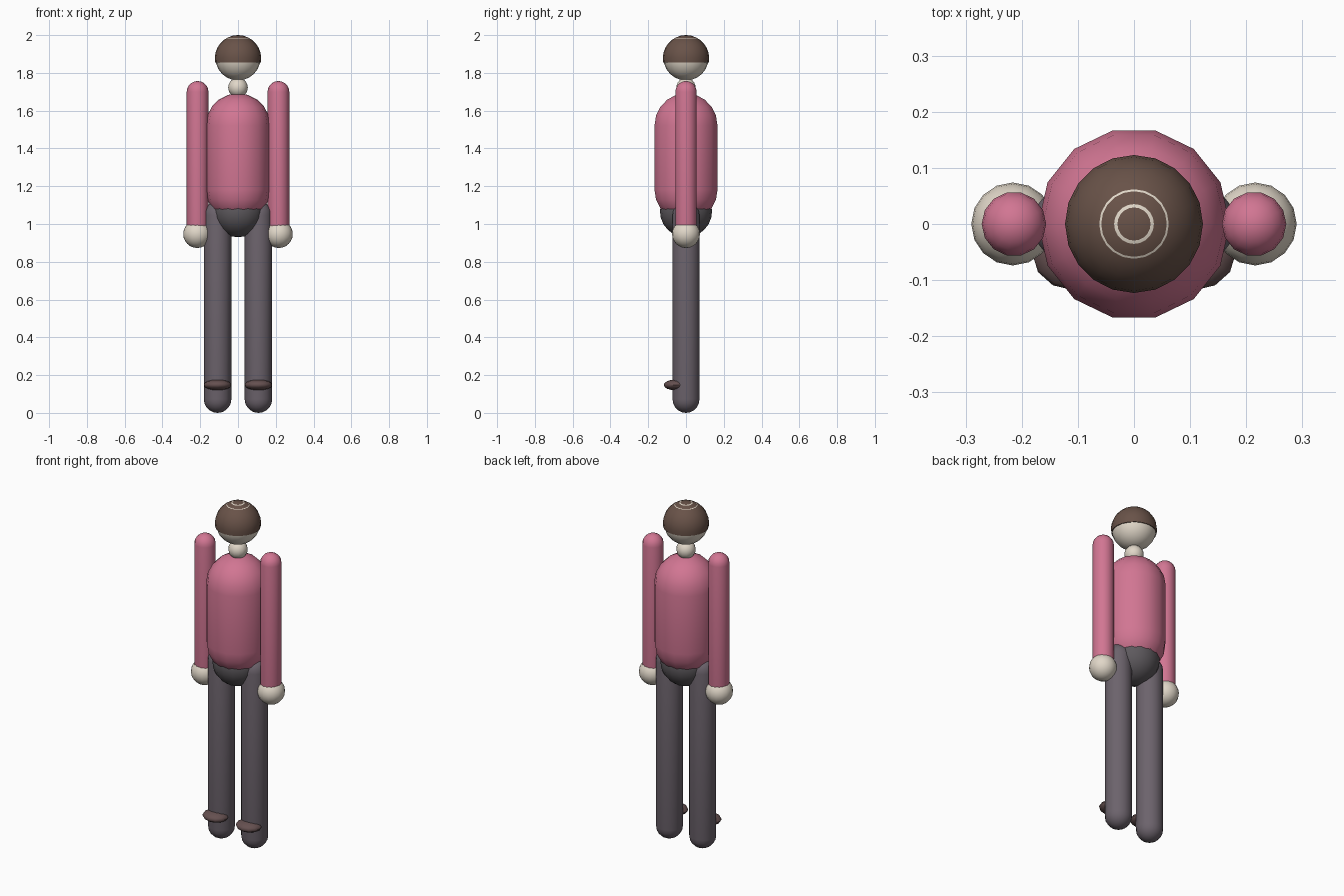
import bpy, bmesh, math
from mathutils import Vector

if "Cube" in bpy.data.objects:
    bpy.data.objects.remove(bpy.data.objects["Cube"])


def material(name, rgb):
    m = bpy.data.materials.new(name)
    m.diffuse_color = (*rgb, 1)
    m.use_nodes = True
    m.node_tree.nodes["Principled BSDF"].inputs["Base Color"].default_value = m.diffuse_color
    return m


SKIN = material("skin", (0.75, 0.68, 0.58))
PINK = material("pink_cloth", (0.64, 0.18, 0.29))
GREY = material("dark_cloth", (0.15, 0.125, 0.15))
PELVIS = material("pelvis_cloth", (0.11, 0.10, 0.11))
HAIR = material("hair_brown", (0.14, 0.085, 0.065))
SHOE = material("shoe_brown", (0.13, 0.08, 0.08))


def lathe(name, profile, mat, loc=(0, 0, 0), sides=14, scale=(1, 1, 1)):
    """Spin (radius, z) points round the z axis."""
    bm = bmesh.new()
    vs = [bm.verts.new((r, 0, z)) for r, z in profile]
    es = [bm.edges.new(p) for p in zip(vs, vs[1:])]
    bmesh.ops.spin(bm, geom=vs + es, cent=(0, 0, 0), axis=(0, 0, 1),
                   angle=math.tau, steps=sides, use_duplicate=False)
    bmesh.ops.remove_doubles(bm, verts=bm.verts[:], dist=1e-5)
    bmesh.ops.recalc_face_normals(bm, faces=bm.faces[:])
    for v in bm.verts:
        v.co = Vector([a * s for a, s in zip(v.co, scale)]) + Vector(loc)
    me = bpy.data.meshes.new(name)
    bm.to_mesh(me)
    bm.free()
    ob = bpy.data.objects.new(name, me)
    bpy.context.collection.objects.link(ob)
    me.materials.append(mat)
    bpy.ops.object.select_all(action='DESELECT')
    ob.select_set(True)
    bpy.context.view_layer.objects.active = ob
    bpy.ops.object.shade_smooth_by_angle(angle=math.radians(50))
    return ob


def arc(r, z, a0, a1, n):
    """Arc points from latitude a0 to a1 (degrees)."""
    pts = []
    for i in range(n + 1):
        a = math.radians(a0 + (a1 - a0) * i / n)
        pts.append((max(0.0, r * math.cos(a)), z + r * math.sin(a)))
    return pts


def capsule(r, bottom, top, n=5):
    return arc(r, bottom + r, -90, 0, n) + arc(r, top - r, 0, 90, n)


def ball(r, z=0, n=12):
    return arc(r, z, -90, 90, n)


# Head, hair cap and neck
lathe("head", ball(0.12, 1.88), SKIN, sides=20)
cut = math.degrees(math.asin((1.855 - 1.877) / 0.123))
lathe("hair", [(0, 1.855)] + arc(0.123, 1.877, cut, 90, 8), HAIR, sides=20)
lathe("neck", ball(0.052, 1.722), SKIN)

# Torso and pelvis
lathe("torso", capsule(0.171, 1.01, 1.692), PINK)
lathe("pelvis", ball(0.138, 1.068), PELVIS, sides=16)

# Limbs, hands and shoes on both sides
for side, s in (("left", -1), ("right", 1)):
    lathe(side + "_arm", capsule(0.0575, 0.90, 1.757), PINK, (s * 0.214, 0, 0))
    lathe(side + "_hand", ball(0.074, 0.947), SKIN, (s * 0.216, 0, 0), 16)
    lathe(side + "_leg", capsule(0.073, 0.0, 1.12), GREY, (s * 0.108, 0, 0))
    lathe(side + "_shoe", ball(1, 0, 8), SHOE, (s * 0.108, -0.053, 0.148), 12,
          (0.073, 0.065, 0.029))
